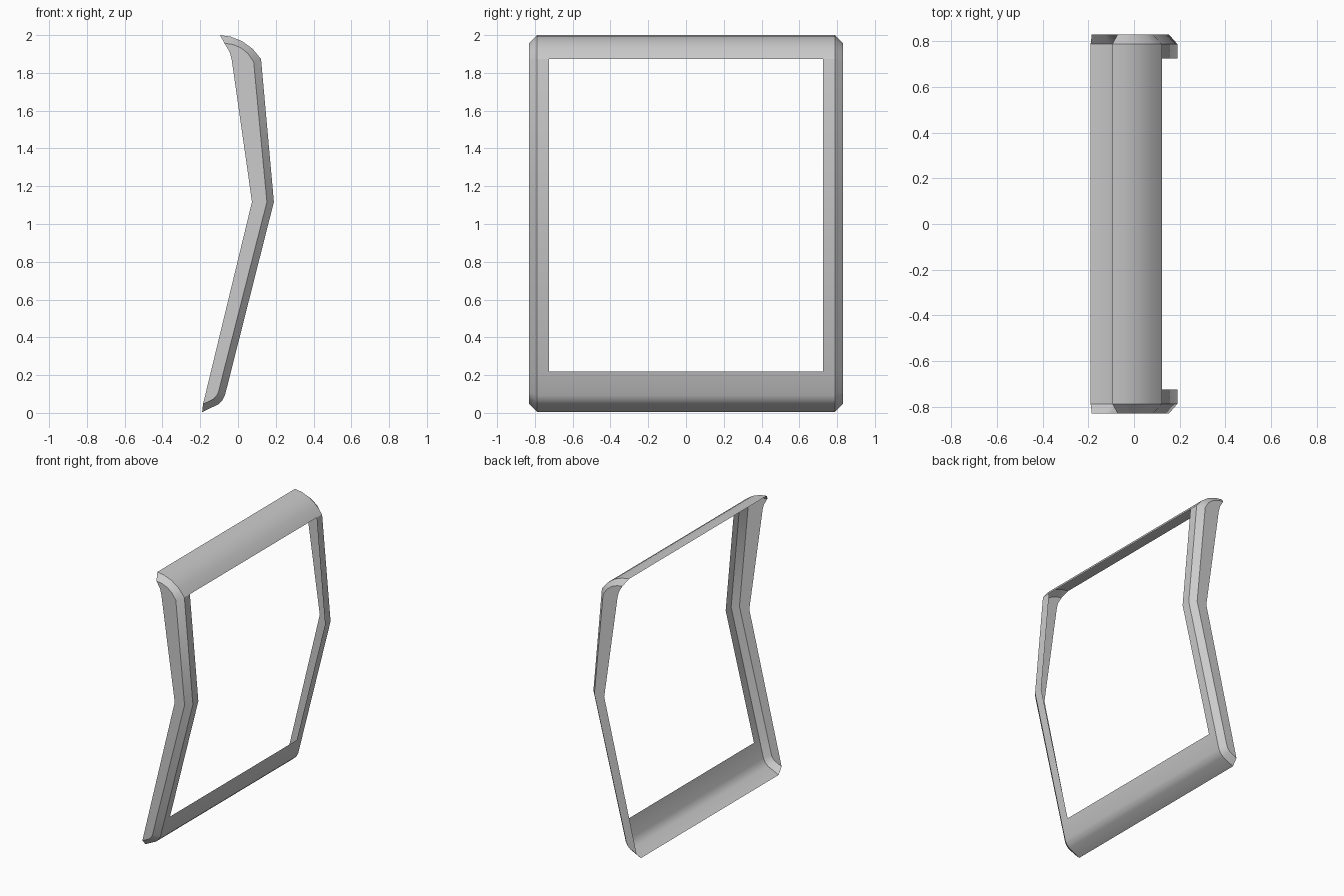
import bpy, bmesh, math

if "Cube" in bpy.data.objects:
    bpy.data.objects.remove(bpy.data.objects["Cube"])

# Side profile (x, z) from top to bottom: front skin, and inner edge of the chamfer
SKIN = [(-0.095, 2.0), (-0.04, 1.992), (0.02, 1.969), (0.077, 1.928), (0.122, 1.873),
        (0.19, 1.117), (-0.037, 0.22), (-0.069, 0.093), (-0.083, 0.066),
        (-0.105, 0.045), (-0.19, 0.004)]
CHAMFER = [(-0.072, 1.957), (-0.03, 1.951), (0.013, 1.934), (0.053, 1.903), (0.083, 1.858),
           (0.153, 1.117), (-0.074, 0.227), (-0.104, 0.108), (-0.114, 0.09),
           (-0.13, 0.073), (-0.185, 0.047)]
# Rear edge of the side flange, from bottom to top
REAR = [(0.074, 1.117), (-0.033, 1.868), (-0.043, 1.908)]
Y_HOLE, Y_FACE, Y_SIDE = 0.725, 0.788, 0.83
HOLE_ROWS = (4, 5)      # open spans between skin rows

bm = bmesh.new()


def line(points, y):
    return [bm.verts.new((x, y, z)) for x, z in points]


def strip(a, b, skip=()):
    for i in range(len(a) - 1):
        if i not in skip:
            bm.faces.new((a[i], a[i + 1], b[i + 1], b[i]))


# Side posts: front strip, chamfer and flat side flange, mirrored in y
hole_edges = []
for s in (-1, 1):
    hole = line(SKIN, s * Y_HOLE)
    face = line(SKIN, s * Y_FACE)
    side = line(CHAMFER, s * Y_SIDE)
    strip(hole, face)
    strip(face, side)
    bm.faces.new(side + line(REAR, s * Y_SIDE))
    hole_edges.append(hole)

# Top and bottom rails between the posts
strip(hole_edges[0], hole_edges[1], HOLE_ROWS)

# Make the front skin face outwards
bmesh.ops.recalc_face_normals(bm, faces=bm.faces)
bm.normal_update()
if sum(f.normal.x * f.calc_area() for f in bm.faces) < 0:
    bmesh.ops.reverse_faces(bm, faces=bm.faces)

mesh = bpy.data.meshes.new("window_frame")
bm.to_mesh(mesh)
bm.free()
frame = bpy.data.objects.new("window_frame", mesh)
bpy.context.collection.objects.link(frame)
bpy.context.view_layer.objects.active = frame
frame.select_set(True)
bpy.ops.object.shade_smooth_by_angle(angle=math.radians(30))
